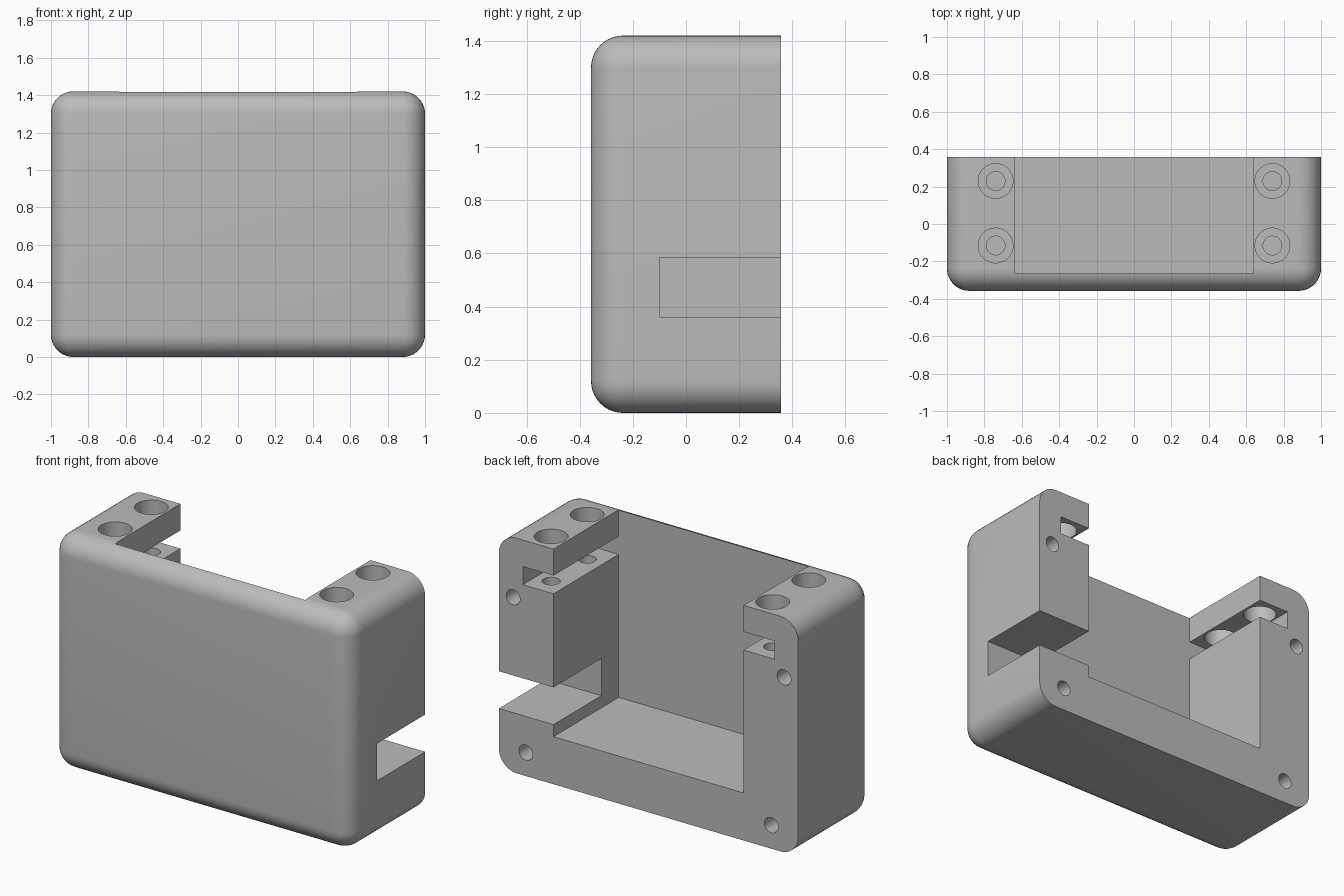
import bpy, bmesh
from mathutils import Matrix, Vector

WIDTH, DEPTH, HEIGHT = 2.0, 0.715, 1.42
BACK = DEPTH / 2
RADIUS = 0.12
POCKET_X, POCKET_FRONT, POCKET_FLOOR = 0.635, -0.265, 0.287

cube = bpy.data.objects.get("Cube")
if cube:
    bpy.data.objects.remove(cube, do_unlink=True)

grey = bpy.data.materials.new("plain grey")
grey.use_nodes = True
colour = (0.5, 0.5, 0.5, 1)
grey.diffuse_color = colour
grey.node_tree.nodes["Principled BSDF"].inputs["Base Color"].default_value = colour


def make_object(name, bm):
    bmesh.ops.recalc_face_normals(bm, faces=bm.faces)
    mesh = bpy.data.meshes.new(name)
    bm.to_mesh(mesh)
    bm.free()
    mesh.materials.append(grey)
    obj = bpy.data.objects.new(name, mesh)
    bpy.context.collection.objects.link(obj)
    return obj


def box(name, low, high, round_edges=False):
    low, high = Vector(low), Vector(high)
    bm = bmesh.new()
    bmesh.ops.create_cube(bm, size=1)
    for v in bm.verts:
        v.co = (low + high) / 2 + v.co * (high - low)
    if round_edges:
        # every edge is rounded except the rim of the flat back
        edges = [e for e in bm.edges if any(v.co.y < 0 for v in e.verts)]
        bmesh.ops.bevel(bm, geom=edges, offset=RADIUS, offset_type='OFFSET',
                        segments=10, profile=0.5, affect='EDGES')
    return make_object(name, bm)


def rod(name, radius, start, end):
    start, end = Vector(start), Vector(end)
    axis = end - start
    bm = bmesh.new()
    turn = axis.to_track_quat('Z', 'Y').to_matrix().to_4x4()
    bmesh.ops.create_cone(bm, cap_ends=True, segments=40, radius1=radius, radius2=radius,
                          depth=axis.length,
                          matrix=Matrix.Translation((start + end) / 2) @ turn)
    return make_object(name, bm)


def carve(target, cutter):
    cutter.hide_render = True
    mod = target.modifiers.new("cut", 'BOOLEAN')
    mod.operation = 'DIFFERENCE'
    mod.solver = 'EXACT'
    mod.object = cutter
    bpy.context.view_layer.objects.active = target
    bpy.ops.object.modifier_apply(modifier=mod.name)
    bpy.data.objects.remove(cutter, do_unlink=True)


# Rounded shell
housing = box("housing", (-WIDTH / 2, -BACK, 0), (WIDTH / 2, BACK, HEIGHT), True)

# Main pocket, open to the top and back
carve(housing, box("pocket", (-POCKET_X, POCKET_FRONT, POCKET_FLOOR),
                   (POCKET_X, BACK + 0.2, HEIGHT + 0.2)))

# Cable slot through the left pillar
carve(housing, box("cable_slot", (POCKET_X - 0.1, -0.1, 0.36), (1.2, BACK + 0.2, 0.585)))

for side in (-1, 1):
    # Slot beneath the top lip of each pillar
    xs = sorted((side * (POCKET_X - 0.1), side * 0.84))
    carve(housing, box("lip_slot", (xs[0], POCKET_FRONT, 1.15), (xs[1], BACK + 0.2, 1.26)))

    # Wide holes through the lip, narrow blind holes below
    for y in (-0.115, 0.23):
        x = side * 0.74
        carve(housing, rod("lip_hole", 0.093, (x, y, 1.2), (x, y, HEIGHT + 0.1)))
        carve(housing, rod("pilot_hole", 0.05, (x, y, 0.85), (x, y, 1.2)))

    # Screw holes in the back rim
    for x, z in ((0.905, 1.057), (0.82, 0.142)):
        carve(housing, rod("screw_hole", 0.046, (side * x, BACK - 0.3, z),
                           (side * x, BACK + 0.1, z)))

bpy.ops.object.select_all(action='DESELECT')
housing.select_set(True)
bpy.context.view_layer.objects.active = housing
bpy.ops.object.shade_smooth_by_angle(angle=0.52)
